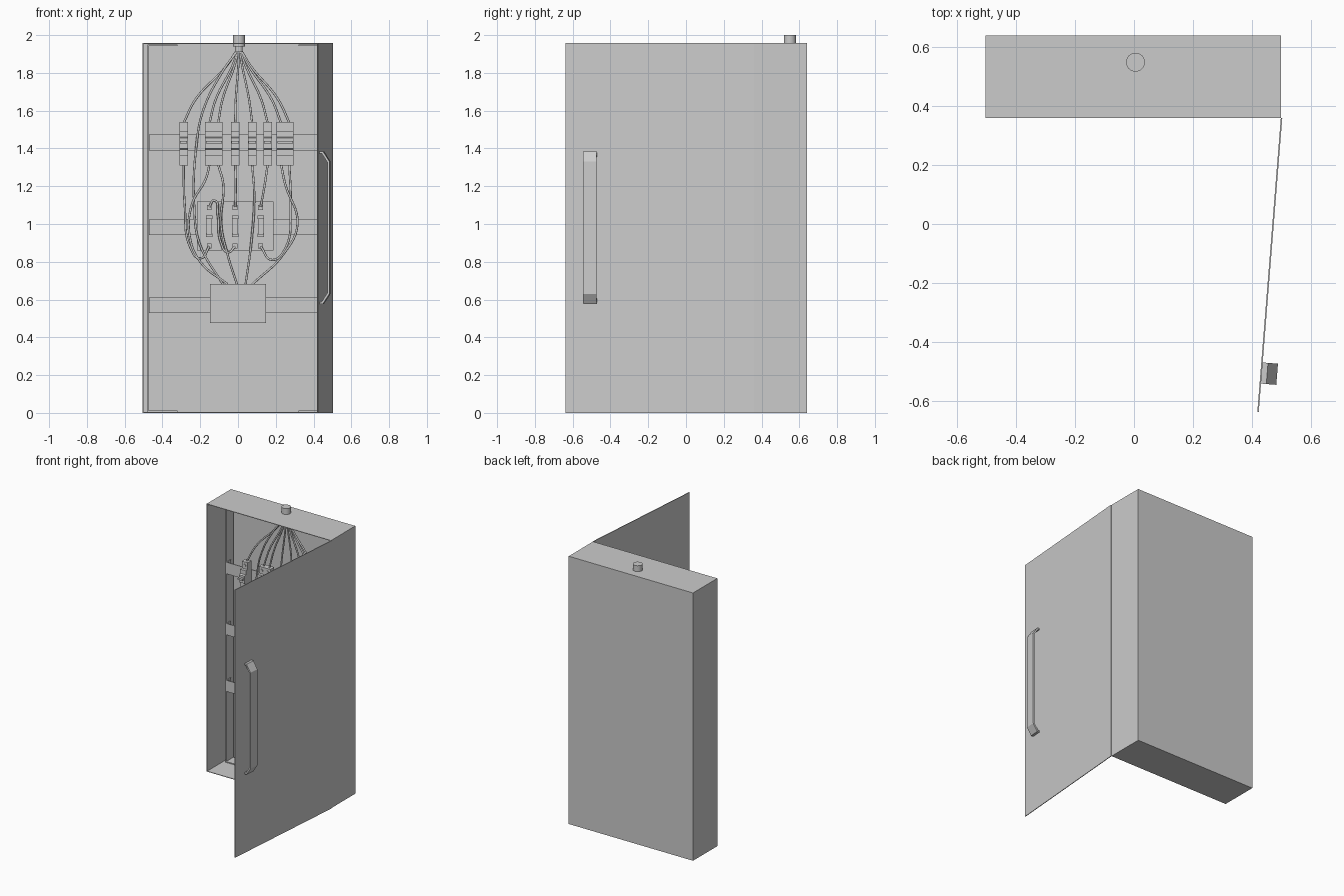
import bpy, bmesh, math
from mathutils import Matrix, Vector

if "Cube" in bpy.data.objects:
    bpy.data.objects.remove(bpy.data.objects["Cube"])


def finish(name, bm, matrix=None):
    bmesh.ops.recalc_face_normals(bm, faces=bm.faces)
    me = bpy.data.meshes.new(name)
    bm.to_mesh(me)
    bm.free()
    ob = bpy.data.objects.new(name, me)
    bpy.context.collection.objects.link(ob)
    if matrix:
        ob.matrix_world = matrix
    return ob


def box(name, x0, x1, y0, y1, z0, z1, matrix=None):
    bm = bmesh.new()
    bmesh.ops.create_cube(bm, size=1)
    for v in bm.verts:
        v.co = ((x0 + x1) / 2 + v.co.x * (x1 - x0),
                (y0 + y1) / 2 + v.co.y * (y1 - y0),
                (z0 + z1) / 2 + v.co.z * (z1 - z0))
    return finish(name, bm, matrix)


def prism(name, pts, axis, a, b, matrix=None):
    """Extrude a closed profile along x (profile y,z) or y (profile x,z)."""
    bm = bmesh.new()
    f = bm.faces.new([bm.verts.new((a, p, q) if axis == 'x' else (p, a, q)) for p, q in pts])
    r = bmesh.ops.extrude_face_region(bm, geom=[f])
    d = Vector((b - a, 0, 0)) if axis == 'x' else Vector((0, b - a, 0))
    bmesh.ops.translate(bm, vec=d, verts=[v for v in r['geom'] if isinstance(v, bmesh.types.BMVert)])
    return finish(name, bm, matrix)


def cylinder(name, loc, r, depth, axis='z', seg=24):
    bm = bmesh.new()
    bmesh.ops.create_cone(bm, cap_ends=True, segments=seg, radius1=r, radius2=r, depth=depth)
    m = Matrix.Translation(loc)
    if axis == 'y':
        m = m @ Matrix.Rotation(math.pi / 2, 4, 'X')
    bm.transform(m)
    for f in bm.faces:
        f.smooth = len(f.verts) == 4
    for e in bm.edges:
        e.smooth = all(f.smooth for f in e.link_faces)
    return finish(name, bm)


def cable(name, pts, r=0.006):
    cu = bpy.data.curves.new(name, 'CURVE')
    cu.dimensions = '3D'
    cu.bevel_depth, cu.bevel_resolution, cu.resolution_u = r, 2, 8
    cu.use_fill_caps = True
    sp = cu.splines.new('BEZIER')
    sp.bezier_points.add(len(pts) - 1)
    for bp, p in zip(sp.bezier_points, pts):
        bp.co = p
        bp.handle_left_type = bp.handle_right_type = 'AUTO'
    ob = bpy.data.objects.new(name, cu)
    bpy.context.collection.objects.link(ob)


# Cabinet shell: open-fronted sheet metal case
T = 0.004
X0, X1, Y0, Y1, H = -0.505, 0.5, 0.36, 0.64, 1.957
box("cabinet_back", X0, X1, Y1 - T, Y1, 0, H)
box("cabinet_left", X0, X0 + T, Y0, Y1 - T, 0, H)
box("cabinet_right", X1 - T, X1, Y0, Y1 - T, 0, H)
box("cabinet_top", X0 + T, X1 - T, Y0, Y1 - T, H - T, H)
box("cabinet_bottom", X0 + T, X1 - T, Y0, Y1 - T, 0, T)

# Open door and its handle, in a frame hinged at the front right corner
# local x = outward, local -y = away from the hinge
door_m = Matrix.Translation((0.5, Y0, 0)) @ Matrix.Rotation(-math.atan(0.08), 4, 'Z')
box("door", -0.001, 0.004, -1.002, 0, 0, H, door_m)
grip = [(0.003, 1.385), (0.022, 1.385), (0.056, 1.332), (0.056, 0.63), (0.022, 0.577), (0.003, 0.577),
        (0.003, 0.588), (0.015, 0.588), (0.045, 0.635), (0.045, 1.327), (0.015, 1.374), (0.003, 1.374)]
prism("door_handle", grip, 'y', -0.905, -0.833, door_m)

# Mounting brackets (C-shaped) against both sides
for s, side in ((-1, "left"), (1, "right")):
    c = [(s * 0.48, 0.006), (s * 0.32, 0.006), (s * 0.32, 0.013), (s * 0.473, 0.013),
         (s * 0.473, 1.943), (s * 0.32, 1.943), (s * 0.32, 1.95), (s * 0.48, 1.95)]
    prism("bracket_" + side, c, 'y', 0.54, 0.625)

# Three horizontal rails with bent ends
RY = 0.535
for i, (z0, z1) in enumerate(((1.388, 1.473), (0.942, 1.025), (0.528, 0.61))):
    box(f"rail_{i}", -0.472, 0.472, RY, RY + 0.005, z0, z1)
    for s in (-1, 1):
        a, b = sorted((s * 0.472, s * 0.466))
        box(f"rail_{i}_end", a, b, RY + 0.005, RY + 0.05, z0, z1)

# Cable gland through the roof
GX, GY = 0.005, 0.55
cylinder("gland_pipe", (GX, GY, 1.97), 0.032, 0.06)
cylinder("gland_nut", (GX, GY, 1.927), 0.023, 0.034, seg=6)

# Circuit breakers: stepped profile, toggle and terminal screws
profile = [(RY, 1.31), (0.49, 1.31), (0.49, 1.362), (0.468, 1.362), (0.468, 1.395), (0.455, 1.4),
           (0.455, 1.455), (0.468, 1.46), (0.468, 1.49), (0.49, 1.49), (0.49, 1.54), (RY, 1.54)]
for n, poles in enumerate(((-0.288,), (-0.151, -0.105), (-0.015,), (0.075,), (0.157,), (0.228, 0.272))):
    for p in poles:
        prism(f"breaker_{n}", profile, 'x', p - 0.023, p + 0.023)
        for z in (1.336, 1.515):
            cylinder("breaker_screw", (p, 0.488, z), 0.01, 0.008, 'y', 12)
    box(f"breaker_{n}_toggle", poles[0] - 0.019, poles[-1] + 0.019, 0.435, 0.456, 1.427, 1.44)

# Fuse blocks: base plate, fuse in clips, square terminals
for n, (x0, x1, c) in enumerate(((-0.218, -0.084, -0.152), (-0.082, 0.052, -0.015), (0.054, 0.188, 0.12))):
    box(f"fuse_base_{n}", x0, x1, 0.5, RY, 0.86, 1.12)
    box(f"fuse_{n}", c - 0.014, c + 0.014, 0.462, 0.49, 0.945, 1.03)
    for z in (0.94, 1.035):
        box("fuse_clip", c - 0.017, c + 0.017, 0.47, 0.5, z - 0.009, z + 0.009)
    for z in (0.883, 1.088):
        box("fuse_terminal", c - 0.013, c + 0.013, 0.488, 0.5, z - 0.013, z + 0.013)

# Junction box with an L-shaped raised edge
box("junction_box", -0.148, 0.148, 0.45, RY, 0.475, 0.683)
ell = [(-0.1, 0.622), (0.098, 0.622), (0.098, 0.683), (0.094, 0.683), (0.094, 0.627), (-0.1, 0.627)]
prism("junction_box_ridge", ell, 'y', 0.446, 0.451)

# Feed cables fanning from the gland to the breaker tops
WY = 0.512
for x in (-0.288, -0.151, -0.105, -0.015, 0.075, 0.157, 0.228, 0.272):
    cable("feed_cable", [(GX + x * 0.04, GY, 1.92), (GX + x * 0.22, 0.545, 1.84),
                         (x * 0.78, 0.53, 1.66), (x, WY, 1.535)])

# Lower cables as (x, z) routes; they bulge forward past the blocks
routes = [
    [(0.0, 1.92), (-0.08, 1.81), (-0.185, 1.6), (-0.222, 1.4), (-0.232, 1.1), (-0.205, 0.9), (-0.08, 0.68)],
    [(-0.288, 1.315), (-0.282, 1.1), (-0.25, 0.87), (-0.2, 0.818), (-0.152, 0.88)],
    [(-0.151, 1.315), (-0.17, 1.24), (-0.245, 1.1), (-0.255, 0.93), (-0.2, 0.8), (-0.055, 0.68)],
    [(-0.105, 1.315), (-0.078, 1.21), (-0.09, 1.0), (-0.05, 0.82), (-0.005, 0.68)],
    [(-0.152, 1.09), (-0.125, 1.125), (-0.107, 1.05), (-0.09, 0.9), (-0.055, 0.85), (-0.015, 0.88)],
    [(-0.015, 1.315), (-0.012, 1.2), (-0.015, 1.09)],
    [(0.075, 1.315), (0.086, 1.15), (0.07, 0.9), (0.04, 0.68)],
    [(0.157, 1.315), (0.14, 1.2), (0.12, 1.09)],
    [(0.228, 1.315), (0.25, 1.21), (0.315, 1.0), (0.24, 0.84), (0.075, 0.68)],
    [(0.272, 1.315), (0.278, 1.1), (0.25, 0.87), (0.18, 0.81), (0.12, 0.88)],
]
for n, r in enumerate(routes):
    ends = {0: (GY, r[0]), len(r) - 1: (0.49, r[-1])}
    pts = []
    for i, (x, z) in enumerate(r):
        y = 0.478
        if i == 0:
            y = GY if z > 1.9 else (0.512 if z > 1.2 else 0.485)
        elif i == len(r) - 1:
            y = 0.485
        elif z > 1.3:
            y = 0.525
        pts.append((x, y, z))
    cable(f"cable_{n}", pts)
